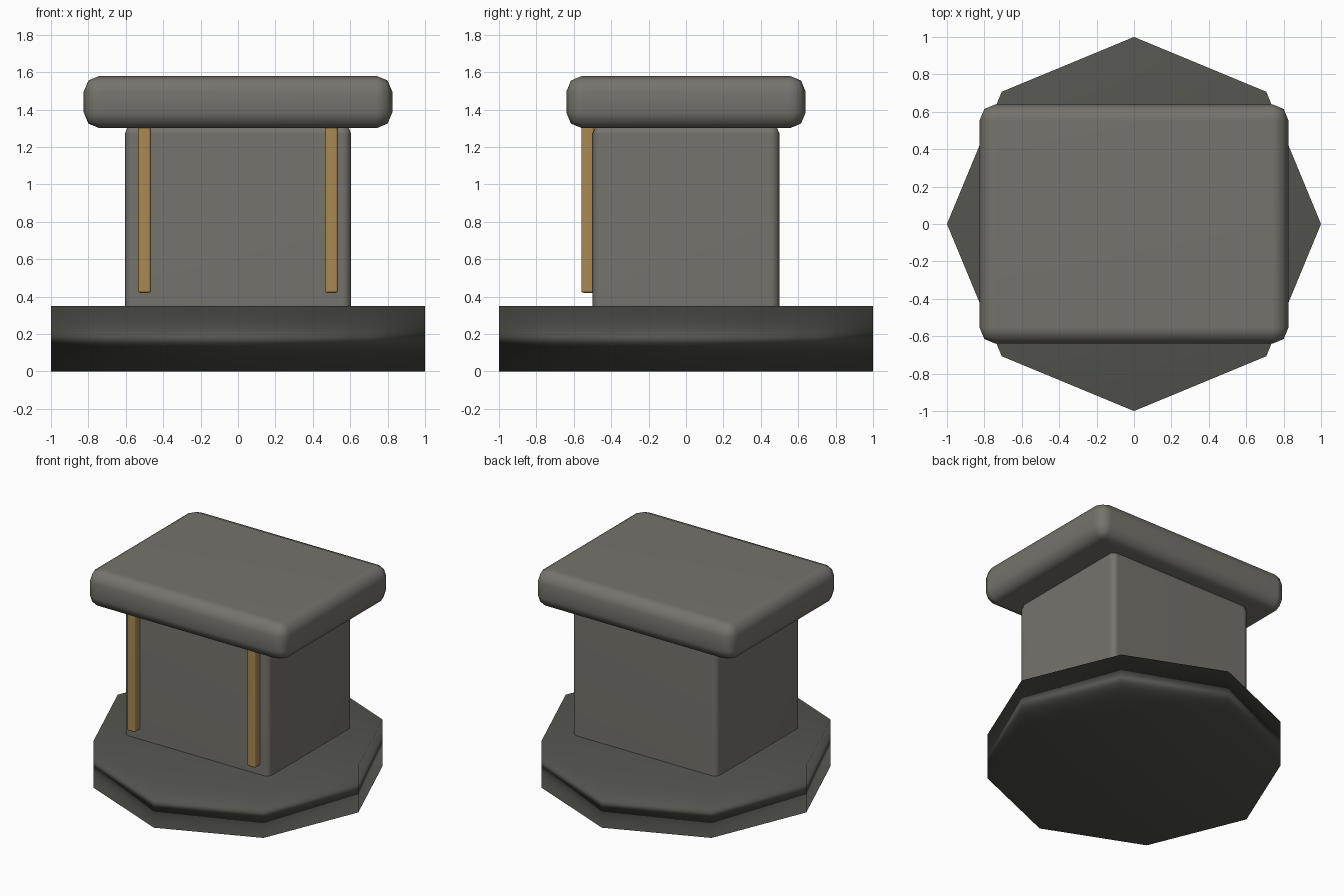
import bpy
import math

if "Cube" in bpy.data.objects:
    bpy.data.objects.remove(bpy.data.objects["Cube"])


def material(name, rgb):
    m = bpy.data.materials.new(name)
    m.diffuse_color = (*rgb, 1)
    m.use_nodes = True
    m.node_tree.nodes["Principled BSDF"].inputs["Base Color"].default_value = m.diffuse_color
    return m


stone = material("warm grey stone", (0.18, 0.172, 0.15))
dark = material("dark grey stone", (0.088, 0.09, 0.077))
brass = material("aged brass", (0.40, 0.25, 0.085))


def finish(obj, name, mat, bevel=0, segments=2):
    """Name, colour, round and smooth a part, keeping its large faces flat."""
    obj.name = name
    obj.data.materials.append(mat)
    for p in obj.data.polygons:
        p.use_smooth = True
    if bevel:
        b = obj.modifiers.new("Rounding", "BEVEL")
        b.width, b.segments = bevel, segments
    w = obj.modifiers.new("Face normals", "WEIGHTED_NORMAL")
    w.mode = "FACE_AREA"
    return obj


def box(name, lo, hi, mat, bevel, segments=2):
    centre = [(a + b) / 2 for a, b in zip(lo, hi)]
    bpy.ops.mesh.primitive_cube_add(size=1, location=centre)
    obj = bpy.context.object
    obj.scale = [b - a for a, b in zip(lo, hi)]
    bpy.ops.object.transform_apply(location=False, rotation=False, scale=True)
    return finish(obj, name, mat, bevel, segments)


# Eight-sided foot with corners on the axes
bpy.ops.mesh.primitive_cylinder_add(vertices=8, radius=1, depth=0.35,
                                    location=(0, 0, 0.175))
finish(bpy.context.object, "base", dark)

# Square-cornered shaft and overhanging slab
box("shaft", (-0.605, -0.5, 0.30), (0.605, 0.5, 1.315), stone, 0.045)
box("cap", (-0.825, -0.64, 1.30), (0.825, 0.64, 1.58), stone, 0.085)

# Upright strips on the front face
for side, x in (("left", -0.5), ("right", 0.5)):
    box(side + "_strip", (x - 0.034, -0.56, 0.42), (x + 0.034, -0.49, 1.32),
        brass, 0.012)
